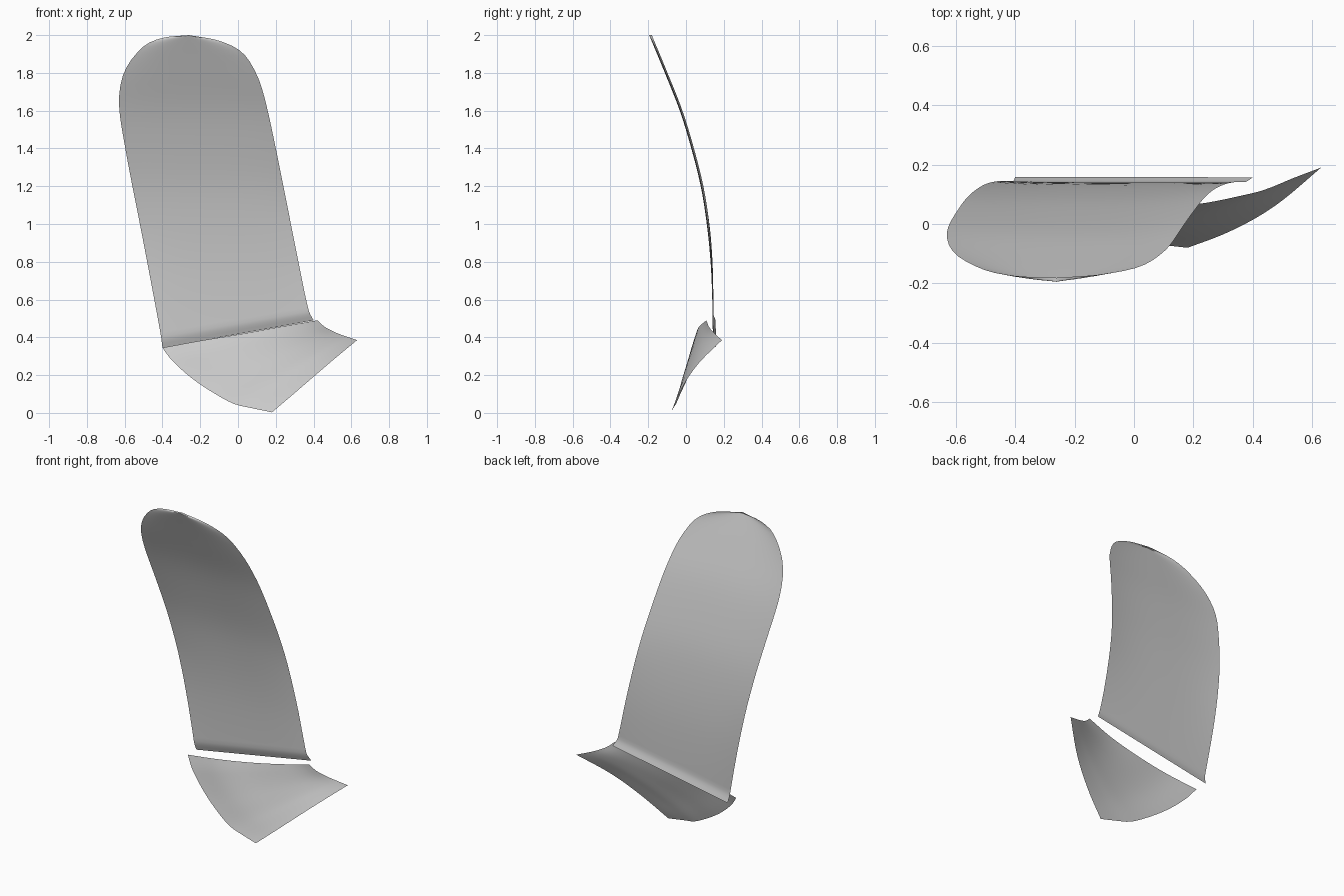
import bpy
from mathutils import Vector

if "Cube" in bpy.data.objects:
    bpy.data.objects.remove(bpy.data.objects["Cube"])


def sample(pts, t):
    """Catmull-Rom curve through pts, t in 0..1 spaced by chord length."""
    p = [Vector(q) for q in pts]
    d = [0.0]
    for a, b in zip(p, p[1:]):
        d.append(d[-1] + (b - a).length)
    s = t * d[-1]
    i = 0
    while i < len(p) - 2 and s > d[i + 1]:
        i += 1
    h = d[i + 1] - d[i]
    f = (s - d[i]) / h

    def slope(k):
        lo, hi = max(k - 1, 0), min(k + 1, len(p) - 1)
        return (p[hi] - p[lo]) / (d[hi] - d[lo]) * h

    a, b = p[i], p[i + 1]
    return (a * (2*f**3 - 3*f*f + 1) + slope(i) * (f**3 - 2*f*f + f)
            + b * (3*f*f - 2*f**3) + slope(i + 1) * (f**3 - f*f))


def sheet(name, func, nu, nv):
    """Smooth grid surface from func(u, v)."""
    verts = [func(i / nu, j / nv) for j in range(nv + 1) for i in range(nu + 1)]
    w = nu + 1
    faces = [(j*w + i, j*w + i + 1, (j + 1)*w + i + 1, (j + 1)*w + i)
             for j in range(nv) for i in range(nu)]
    me = bpy.data.meshes.new(name)
    me.from_pydata(verts, [], faces)
    for poly in me.polygons:
        poly.use_smooth = True
    ob = bpy.data.objects.new(name, me)
    bpy.context.collection.objects.link(ob)
    return ob


# Upper panel: left and right outlines (x, z), and the side profile (y, z)
left = [(-.40, .345), (-.41, .42), (-.50, .90), (-.60, 1.42), (-.63, 1.65),
        (-.60, 1.81), (-.50, 1.94), (-.40, 1.985), (-.26, 2.0)]
right = [(.40, .49), (.375, .54), (.32, .80), (.20, 1.40), (.14, 1.67),
         (.095, 1.80), (.02, 1.91), (-.10, 1.97), (-.26, 2.0)]
profile = [(.30, .143), (.6, .139), (.8, .13), (1.0, .11), (1.2, .078),
           (1.4, .028), (1.6, -.033), (1.8, -.112), (2.0, -.195)]


def profile_y(z):
    lo, hi = 0.0, 1.0
    for _ in range(24):
        m = (lo + hi) / 2
        if sample(profile, m).x < z:
            lo = m
        else:
            hi = m
    return sample(profile, lo).y


def upper(u, v):
    # finer rows near the folded bottom lip and the round top
    t = 3*v*v - 2*v**3
    a = sample(left, t)
    b = sample(right, t)
    p = a.lerp(b, u)
    rim = .014 * abs(2*u - 1)**3 * min(1, t * 3)
    lip = .016 * max(0, 1 - t / .025)
    return (p.x, profile_y(p.y) + rim + lip, p.y)


sheet("upper_panel", upper, 24, 48)

# Lower panel: patch blended from its four border curves
A, B = (-.40, .075, .345), (.42, .108, .49)
C, D = (.63, .19, .385), (.18, -.08, .003)
top = [A, (-.2, .052, .382), (0, .053, .415), (.22, .068, .455), B]
bottom = [D, (.30, -.035, .105), (.41, .02, .2), (.50, .08, .277), C]
outer_left = [A, (-.36, .05, .29), (-.30, .027, .23), (-.22, 0, .165),
              (-.12, -.03, .10), (-.02, -.053, .047), (.06, -.066, .028), D]
outer_right = [B, (.46, .122, .455), (.53, .152, .42), C]
A, B, C, D = map(Vector, (A, B, C, D))


def lower(u, v):
    p = (sample(top, u).lerp(sample(bottom, u), v)
         + sample(outer_left, v).lerp(sample(outer_right, v), u)
         - A.lerp(B, u).lerp(D.lerp(C, u), v))
    p.y -= .16 * u * (1 - u) * v * (1 - v)
    return p


sheet("lower_panel", lower, 24, 20)
